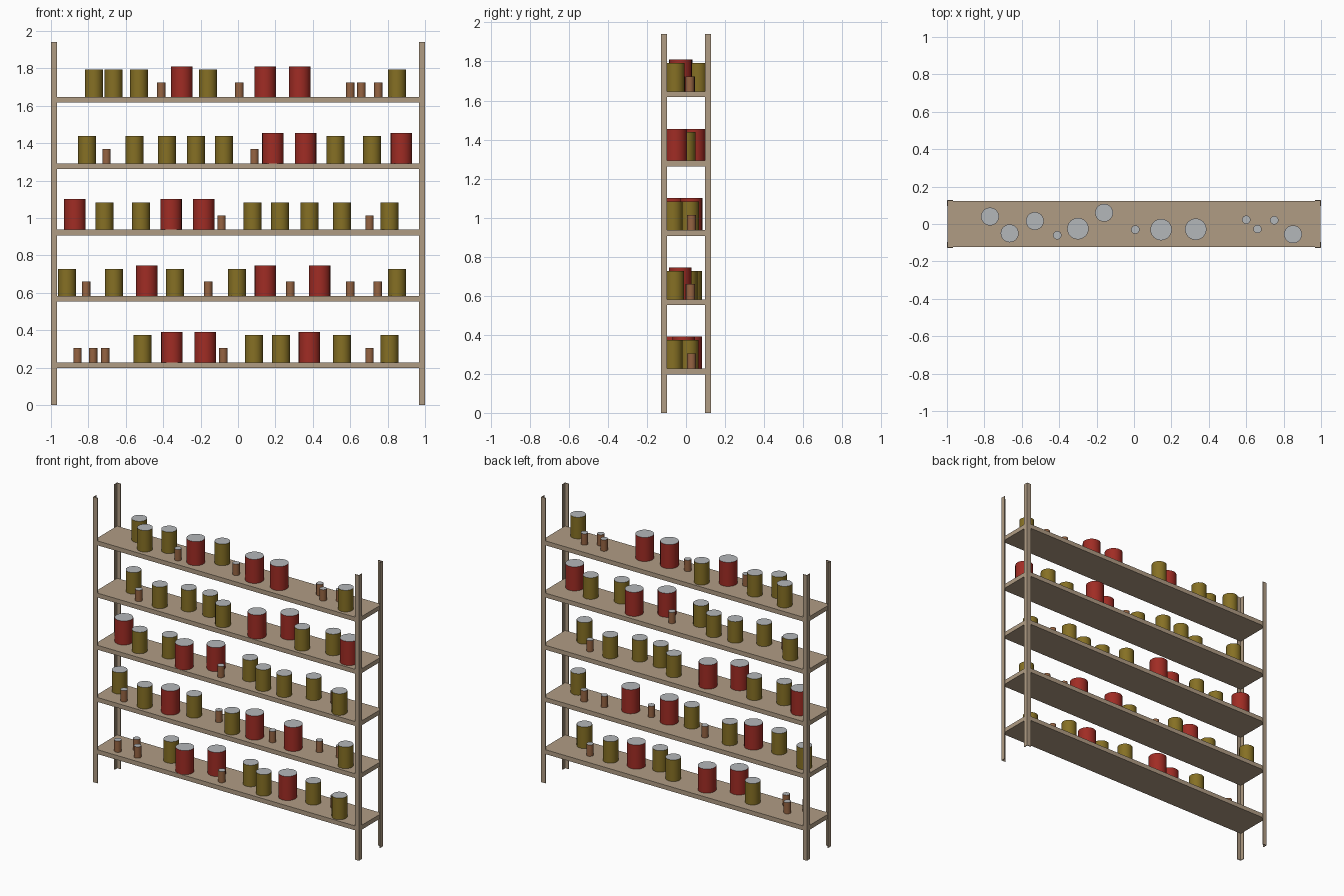
import bpy, bmesh, math

if "Cube" in bpy.data.objects:
    bpy.data.objects.remove(bpy.data.objects["Cube"])


def material(name, rgb):
    lin = [((c / 255 + 0.055) / 1.055) ** 2.4 for c in rgb]
    m = bpy.data.materials.new(name)
    m.diffuse_color = (*lin, 1)
    m.use_nodes = True
    m.node_tree.nodes["Principled BSDF"].inputs["Base Color"].default_value = m.diffuse_color
    return m


BEIGE = material("beige_metal", (176, 156, 132))
RED = material("red_can", (160, 44, 36))
OLIVE = material("olive_can", (134, 112, 36))
BROWN = material("brown_can", (150, 100, 66))
GREY = material("grey_lid", (180, 183, 186))


def finish(bm, name, mats):
    mesh = bpy.data.meshes.new(name)
    bmesh.ops.recalc_face_normals(bm, faces=bm.faces)
    bm.to_mesh(mesh)
    bm.free()
    for m in mats:
        mesh.materials.append(m)
    ob = bpy.data.objects.new(name, mesh)
    bpy.context.collection.objects.link(ob)
    return ob


def extruded(name, outline, z0, z1, mat):
    bm = bmesh.new()
    face = bm.faces.new([bm.verts.new((x, y, z0)) for x, y in outline])
    ext = bmesh.ops.extrude_face_region(bm, geom=[face])
    for g in ext["geom"]:
        if isinstance(g, bmesh.types.BMVert):
            g.co.z = z1
    return finish(bm, name, [mat])


# angle-iron corner posts
HX, HY, W, T, HEIGHT = 1.0, 0.128, 0.031, 0.005, 1.94
for sx, side in ((-1, "left"), (1, "right")):
    for sy, end in ((-1, "front"), (1, "back")):
        ell = [(HX, HY), (HX - W, HY), (HX - W, HY - T),
               (HX - T, HY - T), (HX - T, HY - W), (HX, HY - W)]
        extruded(f"{end}_{side}_post", [(sx * x, sy * y) for x, y in ell],
                 0, HEIGHT, BEIGE)

# shelves, sitting inside the posts
TOPS = [0.227 + 0.355 * i for i in range(5)]
SX, SY = HX - T + 0.001, HY - T + 0.001
for i, z in enumerate(TOPS):
    extruded(f"shelf_{i + 1}", [(-SX, -SY), (SX, -SY), (SX, SY), (-SX, SY)],
             z - 0.03, z, BEIGE)

# can kinds: radius, height, side colour
KINDS = {"r": ("large_can", 0.0575, 0.163, RED),
         "o": ("medium_can", 0.048, 0.146, OLIVE),
         "s": ("small_can", 0.0225, 0.077, BROWN)}


def can(kind, x, y, z):
    name, r, h, mat = KINDS[kind]
    bm = bmesh.new()
    bmesh.ops.create_cone(bm, cap_ends=True, segments=24,
                          radius1=r, radius2=r, depth=h)
    bm.normal_update()
    for f in bm.faces:
        f.smooth = abs(f.normal.z) < 0.5
        f.material_index = 1 if f.normal.z > 0.5 else 0   # grey lid
    for e in bm.edges:
        e.smooth = abs(e.verts[0].co.z - e.verts[1].co.z) > 0.01
    ob = finish(bm, name, [mat, GREY])
    ob.location = (x, y, z + h / 2)


# cans on each shelf, bottom to top: kinds, x and y positions
ROWS = [
    ("sssorrsooroso",
     (-.858, -.775, -.709, -.511, -.353, -.176, -.078, .086, .23, .382, .556, .703, .81),
     (-.066, .018, -.066, .013, -.066, .025, -.062, .013, -.052, -.012, .016, .028, -.066)),
    ("osorosorsrsso",
     (-.914, -.812, -.663, -.487, -.337, -.16, -.005, .147, .28, .436, .60, .748, .85),
     (.033, -.066, -.055, -.03, .01, .024, -.056, -.03, -.028, -.03, .02, .024, -.058)),
    ("roorrsooooso",
     (-.872, -.714, -.519, -.358, -.184, -.088, .078, .225, .382, .556, .703, .81),
     (.02, -.037, .006, -.066, .026, -.058, .018, -.05, -.048, .018, .028, -.066)),
    ("osoooosrroor",
     (-.807, -.703, -.553, -.38, -.225, -.075, .088, .187, .361, .521, .717, .874),
     (.03, -.062, -.05, .013, .022, -.054, .025, -.063, .042, -.054, 0, -.052)),
    ("ooosrosrrssso",
     (-.77, -.665, -.53, -.41, -.30, -.16, .007, .145, .33, .60, .66, .75, .85),
     (.04, -.05, .016, -.06, -.025, .06, -.03, -.03, -.028, .023, -.027, .02, -.055)),
]
for z, (kinds, xs, ys) in zip(TOPS, ROWS):
    for k, x, y in zip(kinds, xs, ys):
        can(k, x, y, z)
